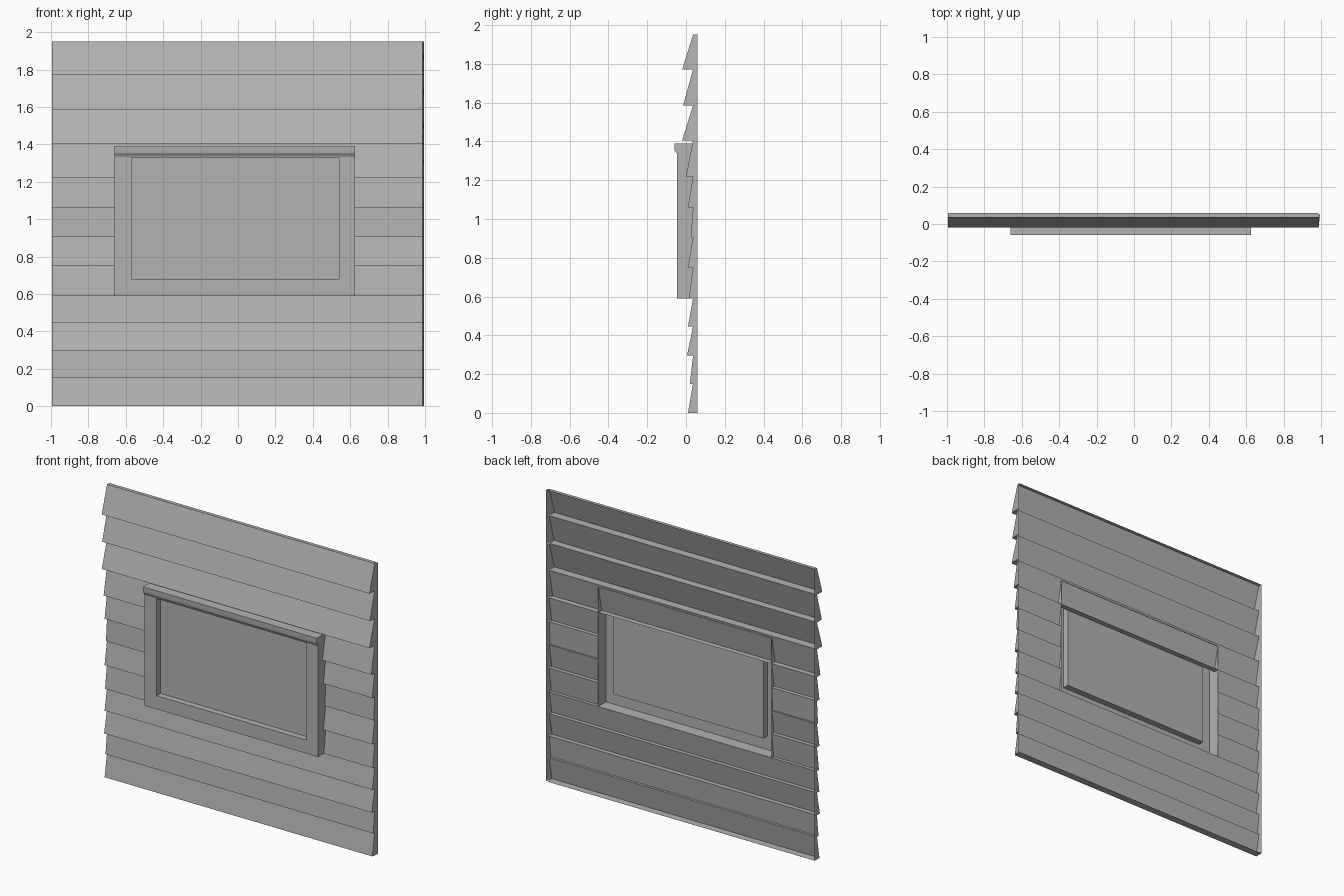
import bpy
import bmesh

cube = bpy.data.objects.get("Cube")
if cube:
    bpy.data.objects.remove(cube)

grey = bpy.data.materials.new("plain_grey")
grey.use_nodes = True
colour = (0.45, 0.45, 0.45, 1)
grey.diffuse_color = colour
grey.node_tree.nodes["Principled BSDF"].inputs["Base Color"].default_value = colour

# Wall dimensions: board edges in z and how far each lower edge sticks out in y
EDGE_Z = [0, .15, .295, .445, .59, .75, .905, 1.06, 1.22, 1.405, 1.585, 1.77, 1.95]
LIP_Y = [.01, .02, .005, .01, .015, .01, .025, .01, 0, -.02, -.015, -.02]
BOARD_Y, BACK_Y = .036, .06
LEFT, RIGHT, RIGHT_BACK = -.995, .987, .995
WIN_L, WIN_R, WIN_B, WIN_T = -.66, .625, .59, 1.39
FRAME_Y, PANE_Y = -.046, -.004


def finish(name, bm):
    mesh = bpy.data.meshes.new(name)
    bmesh.ops.remove_doubles(bm, verts=bm.verts, dist=1e-5)
    bm.to_mesh(mesh)
    bm.free()
    mesh.materials.append(grey)
    obj = bpy.data.objects.new(name, mesh)
    bpy.context.collection.objects.link(obj)
    return obj


def face(bm, points):
    return bm.faces.new([bm.verts.new(p) for p in points])


def strip(bm, profile, x0, x1):
    """Sweep an open (y, z) profile, listed from bottom to top, along x."""
    for (ya, za), (yb, zb) in zip(profile, profile[1:]):
        face(bm, [(x0, ya, za), (x1, ya, za), (x1, yb, zb), (x0, yb, zb)])


def siding(name, first, last, x0, x1):
    """Overlapping boards: a ledge under each one, then its sloping face."""
    bm = bmesh.new()
    for i in range(first, last):
        under = BACK_Y if i == 0 else BOARD_Y
        low, high = EDGE_Z[i], EDGE_Z[i + 1]
        profile = [(under, low), (LIP_Y[i], low), (BOARD_Y, high)]
        if i == len(LIP_Y) - 1:
            profile.append((BACK_Y, high))
        strip(bm, profile, x0, x1)
        # Thin returns closing the outer ends of the wall
        for x, xb, outer in ((x0, LEFT, x0 == LEFT), (x1, RIGHT_BACK, x1 == RIGHT)):
            if outer:
                cap = [(x, LIP_Y[i], low), (xb, BACK_Y, low),
                       (xb, BACK_Y, high), (x, BOARD_Y, high)]
                face(bm, cap if x > 0 else cap[::-1])
    return finish(name, bm)


# Siding below, beside and above the window
siding("lower_siding", 0, 4, LEFT, RIGHT)
siding("right_side_siding", 4, 8, LEFT, WIN_L)
siding("left_side_siding", 4, 8, WIN_R, RIGHT)
siding("upper_siding", 8, 12, LEFT, RIGHT)


# Window frame: outer wall, front ring, reveal
def rectangle(x0, x1, z0, z1, y):
    return [(x0, y, z0), (x1, y, z0), (x1, y, z1), (x0, y, z1)]


opening = (-.57, .54, .68, 1.33)
loops = [rectangle(WIN_L, WIN_R, WIN_B, WIN_T, BOARD_Y),
         rectangle(WIN_L, WIN_R, WIN_B, WIN_T, FRAME_Y),
         rectangle(*opening, FRAME_Y),
         rectangle(*opening, PANE_Y)]
bm = bmesh.new()
for a, b in zip(loops, loops[1:]):
    for i in range(4):
        j = (i + 1) % 4
        face(bm, [a[i], a[j], b[j], b[i]])
finish("window_frame", bm)

# Window pane
bm = bmesh.new()
face(bm, loops[-1])
finish("window_pane", bm)

# Head moulding with a coved underside
bm = bmesh.new()
cove = [(FRAME_Y, 1.33), (-.048, 1.338), (-.053, 1.346), (-.058, 1.351),
        (-.06, 1.36), (-.06, WIN_T), (FRAME_Y, WIN_T)]
strip(bm, cove, WIN_L, WIN_R)
face(bm, [(WIN_L, y, z) for y, z in cove])
face(bm, [(WIN_R, y, z) for y, z in reversed(cove)])
moulding = finish("head_moulding", bm)
bpy.context.view_layer.objects.active = moulding
moulding.select_set(True)
bpy.ops.object.shade_smooth_by_angle()
